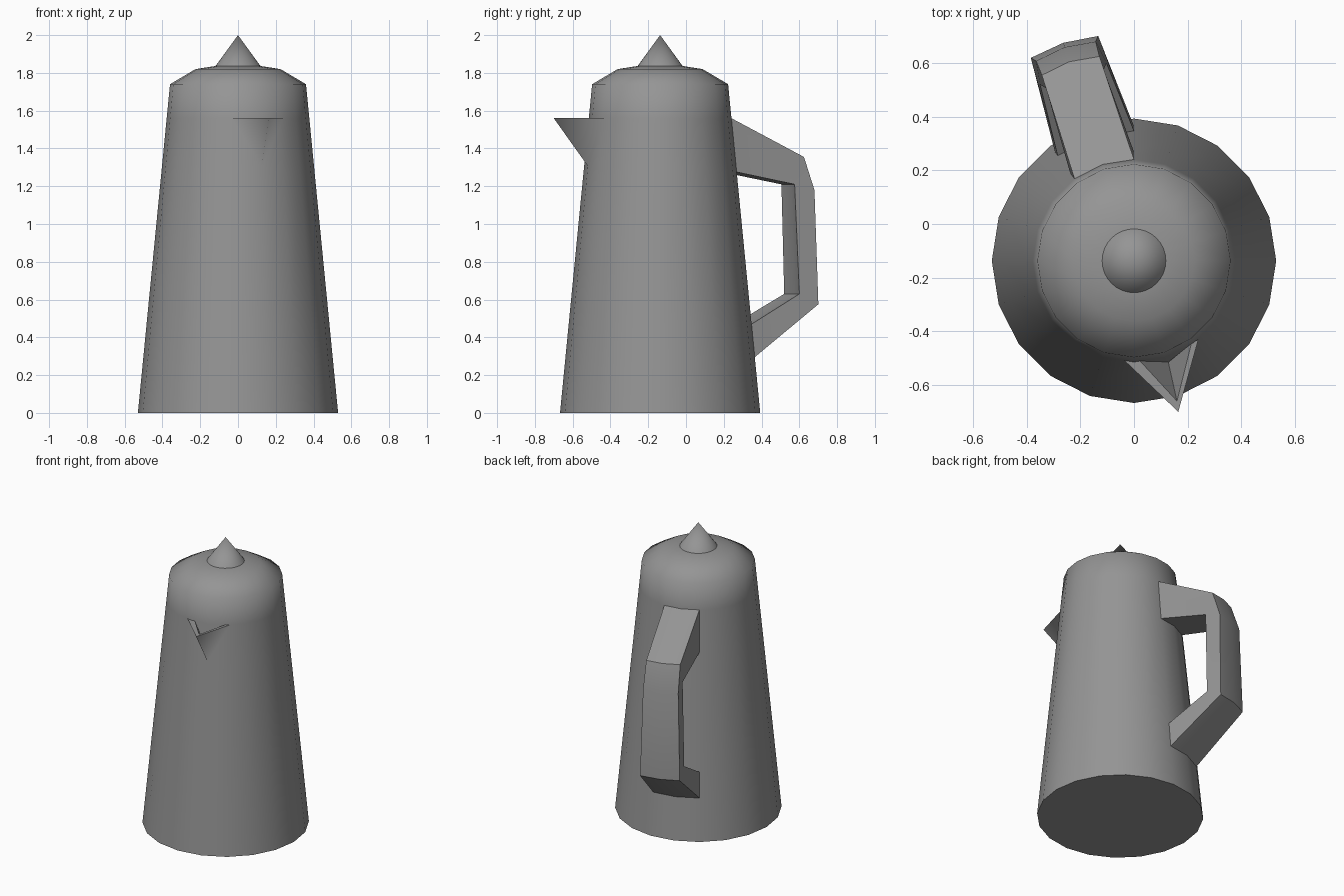
import bpy, bmesh, math
from mathutils import Vector

if "Cube" in bpy.data.objects:
    bpy.data.objects.remove(bpy.data.objects["Cube"])

CY = -0.137                                  # body axis sits at x = 0, y = CY
SIDES = 20

grey = bpy.data.materials.new("dark_grey")
grey.diffuse_color = (0.3, 0.3, 0.3, 1)
grey.use_nodes = True
grey.node_tree.nodes["Principled BSDF"].inputs["Base Color"].default_value = grey.diffuse_color


def radius(z):
    """Body radius at height z (straight taper)."""
    return 0.53 - 0.17 * z / 1.74


def finish(name, mesh, smooth=None):
    mesh.materials.append(grey)
    ob = bpy.data.objects.new(name, mesh)
    bpy.context.collection.objects.link(ob)
    if smooth:
        bpy.ops.object.select_all(action='DESELECT')
        ob.select_set(True)
        bpy.context.view_layer.objects.active = ob
        bpy.ops.object.shade_smooth_by_angle(angle=math.radians(smooth))
    return ob


def make(name, verts, faces, smooth=None, recalc=True):
    mesh = bpy.data.meshes.new(name)
    mesh.from_pydata([tuple(v) for v in verts], [], faces)
    if recalc:
        bm = bmesh.new()
        bm.from_mesh(mesh)
        bmesh.ops.recalc_face_normals(bm, faces=bm.faces)
        bm.to_mesh(mesh)
        bm.free()
    return finish(name, mesh, smooth)


def lathe(name, profile, n, smooth):
    """Rings from (radius, z) points; both ends capped."""
    verts = [(r * math.cos(2 * math.pi * k / n), CY + r * math.sin(2 * math.pi * k / n), z)
             for r, z in profile for k in range(n)]
    faces = [(a * n + k, a * n + (k + 1) % n, (a + 1) * n + (k + 1) % n, (a + 1) * n + k)
             for a in range(len(profile) - 1) for k in range(n)]
    last = (len(profile) - 1) * n
    faces += [tuple(range(n))[::-1], tuple(range(last, last + n))]
    return make(name, verts, faces, smooth)


# tapered body with domed lid; rings at the spout and handle heights
rings = [(radius(z), z) for z in (0, 0.295, 0.47, 1.29, 1.56, 1.74)]
lathe("body", rings + [(0.225, 1.82), (0.11, 1.838)], SIDES, 60)

# pointed lid knob
bm = bmesh.new()
bmesh.ops.create_cone(bm, cap_ends=True, segments=32, radius1=0.12, radius2=0, depth=0.165)
bmesh.ops.translate(bm, verts=bm.verts, vec=(0, CY, 2 - 0.0825))
mesh = bpy.data.meshes.new("lid_knob")
bm.to_mesh(mesh)
bm.free()
finish("lid_knob", mesh, 40)

# handle: grows out of the two body facets either side of the 108 degree corner
A = math.radians(108)
out = Vector((math.cos(A), math.sin(A), 0))
side = Vector((math.sin(A), -math.cos(A), 0))


def root(z):
    """Row of three points lying on the body facets."""
    r, h = radius(z), math.radians(18)
    return (r * math.cos(h), r * (1 - math.cos(h)), r * math.sin(h), z)


# rows: distance from axis, bulge of the middle point, half width, height
outer = [root(1.56), (0.764, 0.016, 0.113, 1.355), (0.821, 0.016, 0.117, 1.18),
         (0.838, 0.016, 0.132, 0.575), root(0.295)]
inner = [root(1.275), (0.712, 0.016, 0.113, 1.21), (0.733, 0.016, 0.13, 0.63), root(0.47)]
verts = []
for d, bulge, h, z in outer + inner:
    for s, b in ((-1, 0), (0, bulge), (1, 0)):
        verts.append(out * (d + b) + side * (s * h) + Vector((0, CY, z)))
faces = []
for rows in (range(0, 5), range(5, 9)):
    for a in list(rows)[:-1]:
        for c in (0, 1):
            faces.append((3 * a + c, 3 * a + c + 1, 3 * a + c + 4, 3 * a + c + 3))
for c in (0, 2):
    for rows in ((0, 1, 6, 5), (1, 2, 6), (2, 3, 7, 6), (3, 4, 8, 7)):
        faces.append(tuple(3 * r + c for r in rows))
make("handle", verts, faces, 30)

# open triangular spout with a thin rim
verts = [(-0.04, -0.505, 1.56), (0.165, -0.70, 1.56), (0.24, -0.43, 1.56), (0.125, -0.515, 1.30),
         (0.02, -0.508, 1.56), (0.16, -0.66, 1.56), (0.214, -0.445, 1.56), (0.128, -0.515, 1.36)]
faces = [(0, 3, 1), (1, 3, 2),               # outside
         (0, 1, 5, 4), (1, 2, 6, 5),         # rim
         (4, 5, 7), (5, 6, 7)]               # inside
spout = make("spout", verts, faces, recalc=False)

# outside of the spout shades smoothly into the body
mesh = spout.data
mesh.polygons.foreach_set("use_smooth", [True] * len(mesh.polygons))
normals = []
for poly in mesh.polygons:
    for i in poly.vertices:
        if poly.index > 1:
            normals.append(tuple(poly.normal))
        elif i == 1:
            normals.append(tuple(Vector((0.25, -0.85, -0.35)).normalized()))
        else:
            x, y, z = verts[i]
            normals.append(tuple(Vector((x, y - CY, 0.04)).normalized()))
mesh.normals_split_custom_set(normals)
